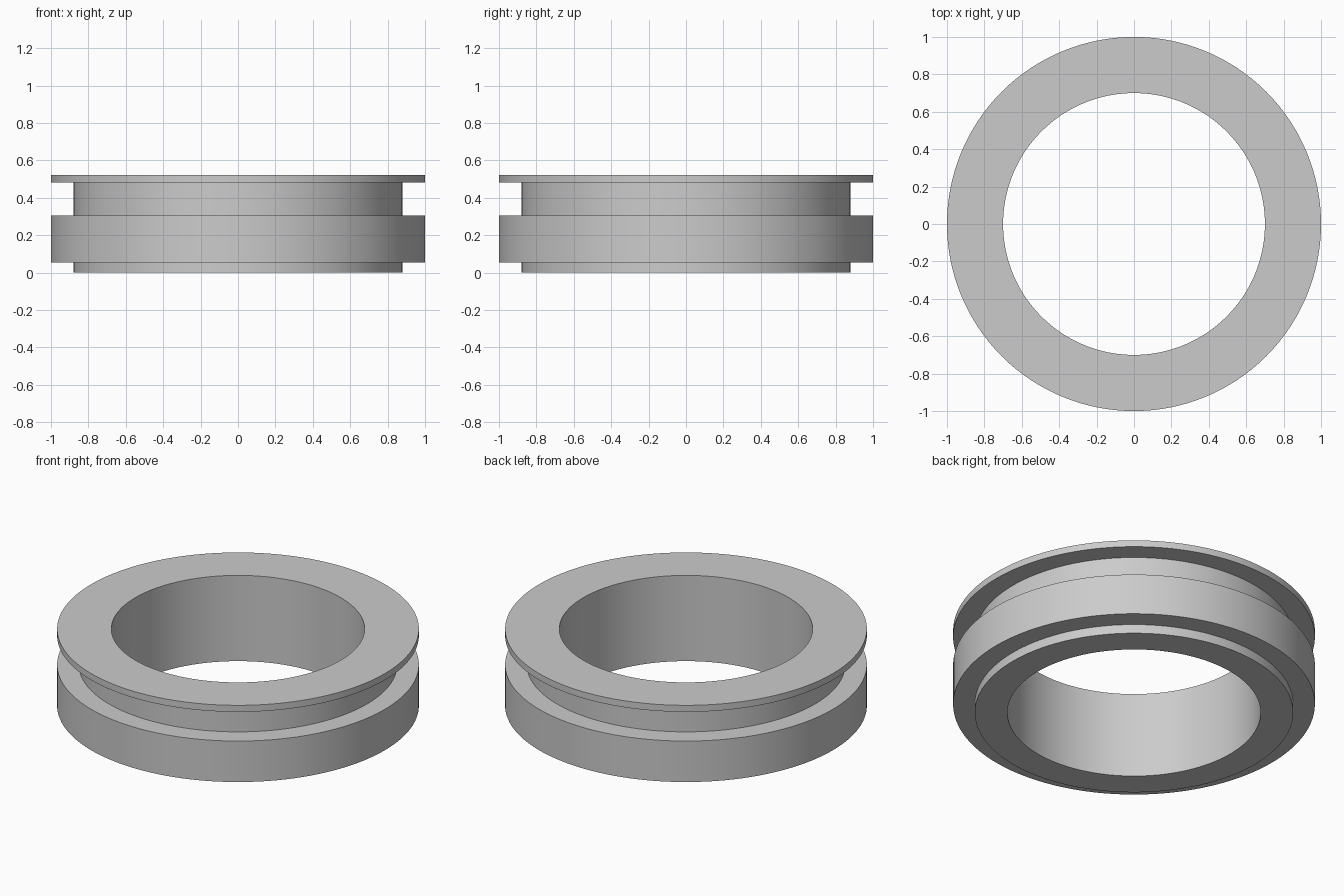
import bpy, bmesh, math

if "Cube" in bpy.data.objects:
    bpy.data.objects.remove(bpy.data.objects["Cube"])

SEGMENTS = 128


def lathe(name, profile):
    """Revolve a closed (radius, height) profile around the z axis."""
    bm = bmesh.new()
    verts = [bm.verts.new((r, 0, z)) for r, z in profile]
    edges = [bm.edges.new((v, verts[(i + 1) % len(verts)])) for i, v in enumerate(verts)]
    bmesh.ops.spin(bm, geom=verts + edges, cent=(0, 0, 0), axis=(0, 0, 1),
                   angle=math.tau, steps=SEGMENTS, use_duplicate=False)
    bmesh.ops.remove_doubles(bm, verts=bm.verts, dist=1e-4)
    bmesh.ops.recalc_face_normals(bm, faces=bm.faces)
    mesh = bpy.data.meshes.new(name)
    bm.to_mesh(mesh)
    bm.free()
    obj = bpy.data.objects.new(name, mesh)
    bpy.context.collection.objects.link(obj)
    bpy.context.view_layer.objects.active = obj
    obj.select_set(True)
    bpy.ops.object.shade_smooth_by_angle(angle=math.radians(30))
    return obj


bore, hub, rim = 0.70, 0.88, 1.0

# Ring with base lip, wide band, groove and thin top flange
lathe("grooved_ring", [
    (bore, 0.0), (hub, 0.0),          # base lip
    (hub, 0.055), (rim, 0.055),       # wide band
    (rim, 0.305), (hub, 0.305),
    (hub, 0.483), (rim, 0.483),       # groove and top flange
    (rim, 0.523), (bore, 0.523),
])
